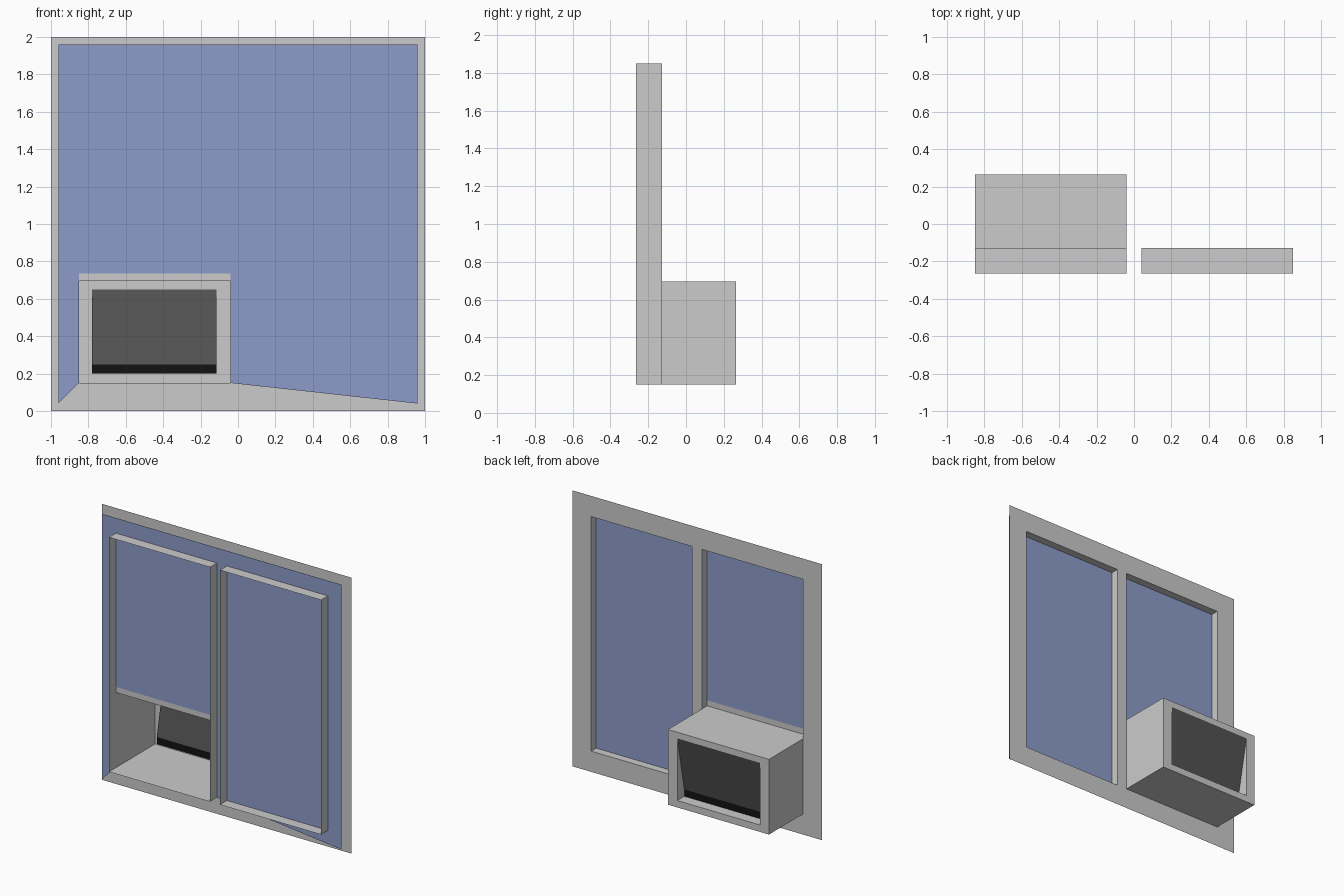
import bpy
import bmesh

if "Cube" in bpy.data.objects:
    bpy.data.objects.remove(bpy.data.objects["Cube"])

# Key planes
FRONT, GLASS, WALL, BACK = -0.264, -0.185, -0.128, 0.264
SASHES = [(-0.85, -0.04), (0.04, 0.85)]
BOTTOM, TOP = 0.15, 1.85
BOX_TOP, BAR_TOP = 0.695, 0.735
VX0, VX1, VZ0, VZ1 = -0.78, -0.115, 0.20, 0.65


def material(name, rgb):
    m = bpy.data.materials.new(name)
    m.diffuse_color = (*rgb, 1)
    m.use_nodes = True
    m.node_tree.nodes["Principled BSDF"].inputs["Base Color"].default_value = m.diffuse_color
    return m


def sheet(name, faces, mat=None):
    """Thin surface object from a list of polygons."""
    bm = bmesh.new()
    for f in faces:
        bm.faces.new([bm.verts.new(p) for p in f])
    bmesh.ops.remove_doubles(bm, verts=bm.verts, dist=1e-5)
    bmesh.ops.recalc_face_normals(bm, faces=bm.faces)
    me = bpy.data.meshes.new(name)
    bm.to_mesh(me)
    bm.free()
    ob = bpy.data.objects.new(name, me)
    bpy.context.collection.objects.link(ob)
    if mat:
        me.materials.append(mat)
    return ob


def tube(x0, x1, z0, z1, y0, y1):
    """Four walls of a rectangular sleeve running along y."""
    c = [(x0, z0), (x1, z0), (x1, z1), (x0, z1)]
    return [[(a[0], y0, a[1]), (b[0], y0, b[1]), (b[0], y1, b[1]), (a[0], y1, a[1])]
            for a, b in zip(c, c[1:] + c[:1])]


def panel(xs, zs, y, holes):
    """Flat grid in the xz plane with some cells left open."""
    return [[(xs[i], y, zs[j]), (xs[i + 1], y, zs[j]),
             (xs[i + 1], y, zs[j + 1]), (xs[i], y, zs[j + 1])]
            for i in range(len(xs) - 1) for j in range(len(zs) - 1)
            if (i, j) not in holes]


grey = material("frame_grey", (0.58, 0.58, 0.57))
blue = material("glass_blue", (0.27, 0.33, 0.59))
dark = material("vent_dark", (0.087, 0.087, 0.087))
black = material("vent_black", (0.006, 0.006, 0.006))

# Flat surround with two openings
sheet("window_surround",
      panel([-1, -0.85, -0.04, 0.04, 0.85, 1], [0, BOTTOM, TOP, 2], WALL,
            {(1, 1), (3, 1)}), grey)

# Sash sleeves through the glass
for side, (x0, x1) in zip(("left", "right"), SASHES):
    sheet(side + "_sash", tube(x0, x1, BOTTOM, TOP, FRONT, WALL), grey)

# One glass sheet, notched around the box
x0, x1 = SASHES[0]
outline = [(-0.96, 0.04), (x0, BOTTOM), (x0, BAR_TOP), (x1, BAR_TOP),
           (x1, BOTTOM), (0.96, 0.04), (0.96, 1.96), (-0.96, 1.96)]
sheet("glass", [[(x, GLASS, z) for x, z in outline]], blue)

# Bar under the raised glass, with a ledge to the box
sheet("sash_bar", [
    [(x0, GLASS, BOX_TOP), (x1, GLASS, BOX_TOP), (x1, GLASS, BAR_TOP), (x0, GLASS, BAR_TOP)],
    [(x0, GLASS, BOX_TOP), (x1, GLASS, BOX_TOP), (x1, WALL, BOX_TOP), (x0, WALL, BOX_TOP)],
], grey)

# Box shell, rear rim and vent recess
INNER, SLOT = 0.184, 0.25
shell = tube(x0, x1, BOTTOM, BOX_TOP, WALL, BACK)
shell += panel([x0, VX0, VX1, x1], [BOTTOM, VZ0, VZ1, BOX_TOP], BACK, {(1, 1)})
for x in (VX0, VX1):
    shell.append([(x, BACK, VZ0), (x, BACK, VZ1), (x, INNER, SLOT), (x, INNER, VZ0)])
shell.append([(VX0, BACK, VZ0), (VX1, BACK, VZ0), (VX1, INNER, VZ0), (VX0, INNER, VZ0)])
sheet("box_shell", shell)

# Sloping vent panel and slot below it
sheet("vent_panel", [[(VX0, INNER, SLOT), (VX1, INNER, SLOT),
                      (VX1, BACK, VZ1), (VX0, BACK, VZ1)]], dark)
sheet("vent_slot", [[(VX0, INNER, VZ0), (VX1, INNER, VZ0),
                     (VX1, INNER, SLOT), (VX0, INNER, SLOT)]], black)
